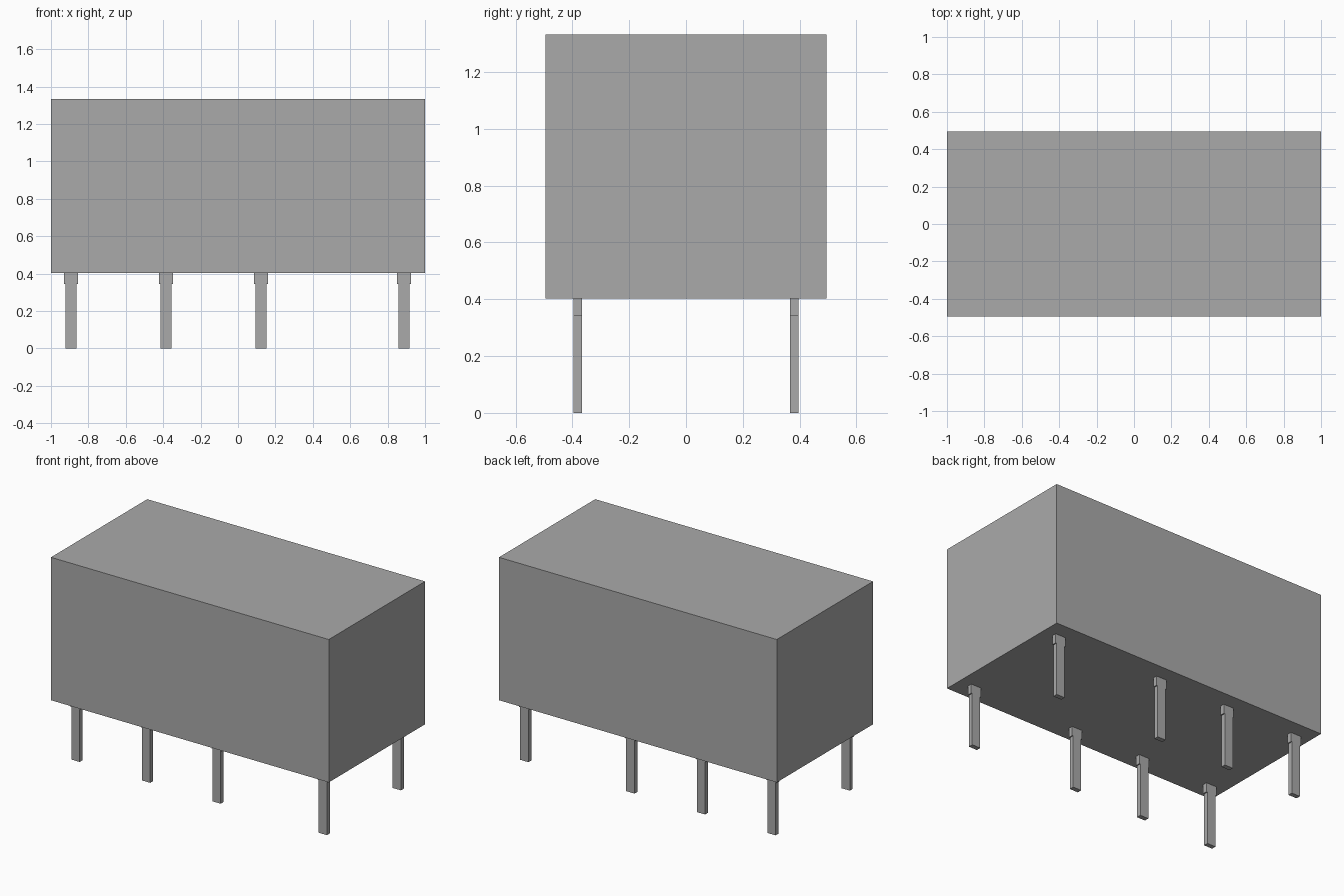
import bpy
import bmesh

cube = bpy.data.objects.get("Cube")
if cube:
    bpy.data.objects.remove(cube, do_unlink=True)

# Single neutral colour
GREY = (0.402, 0.402, 0.402, 1.0)
grey = bpy.data.materials.new("neutral_grey")
grey.use_nodes = True
grey.diffuse_color = GREY
grey.node_tree.nodes["Principled BSDF"].inputs["Base Color"].default_value = GREY


def extruded(name, profile, depth, location):
    """Extrude an x-z profile symmetrically along y."""
    bm = bmesh.new()
    face = bm.faces.new([bm.verts.new((x, -depth / 2, z)) for x, z in profile])
    result = bmesh.ops.extrude_face_region(bm, geom=[face])
    new_verts = [v for v in result["geom"] if isinstance(v, bmesh.types.BMVert)]
    bmesh.ops.translate(bm, verts=new_verts, vec=(0, depth, 0))
    bmesh.ops.recalc_face_normals(bm, faces=bm.faces)
    mesh = bpy.data.meshes.new(name)
    bm.to_mesh(mesh)
    bm.free()
    mesh.materials.append(grey)
    obj = bpy.data.objects.new(name, mesh)
    obj.location = location
    bpy.context.collection.objects.link(obj)
    return obj


BOTTOM, TOP = 0.403, 1.333

# Sealed rectangular housing
extruded("housing", [(-1, BOTTOM), (1, BOTTOM), (1, TOP), (-1, TOP)], 0.99, (0, 0, 0))

# Flat pins with a wider shoulder under the housing
half, shoulder, step = 0.03, 0.0375, 0.343
right_side = [(half, 0), (half, step), (shoulder, step), (shoulder, BOTTOM)]
pin_profile = right_side + [(-x, z) for x, z in reversed(right_side)]

for row, y in (("front", -0.381), ("back", 0.381)):
    for number, x in enumerate((-0.893, -0.385, 0.123, 0.887), 1):
        extruded(f"{row}_pin_{number}", pin_profile, 0.03, (x, y, 0))
